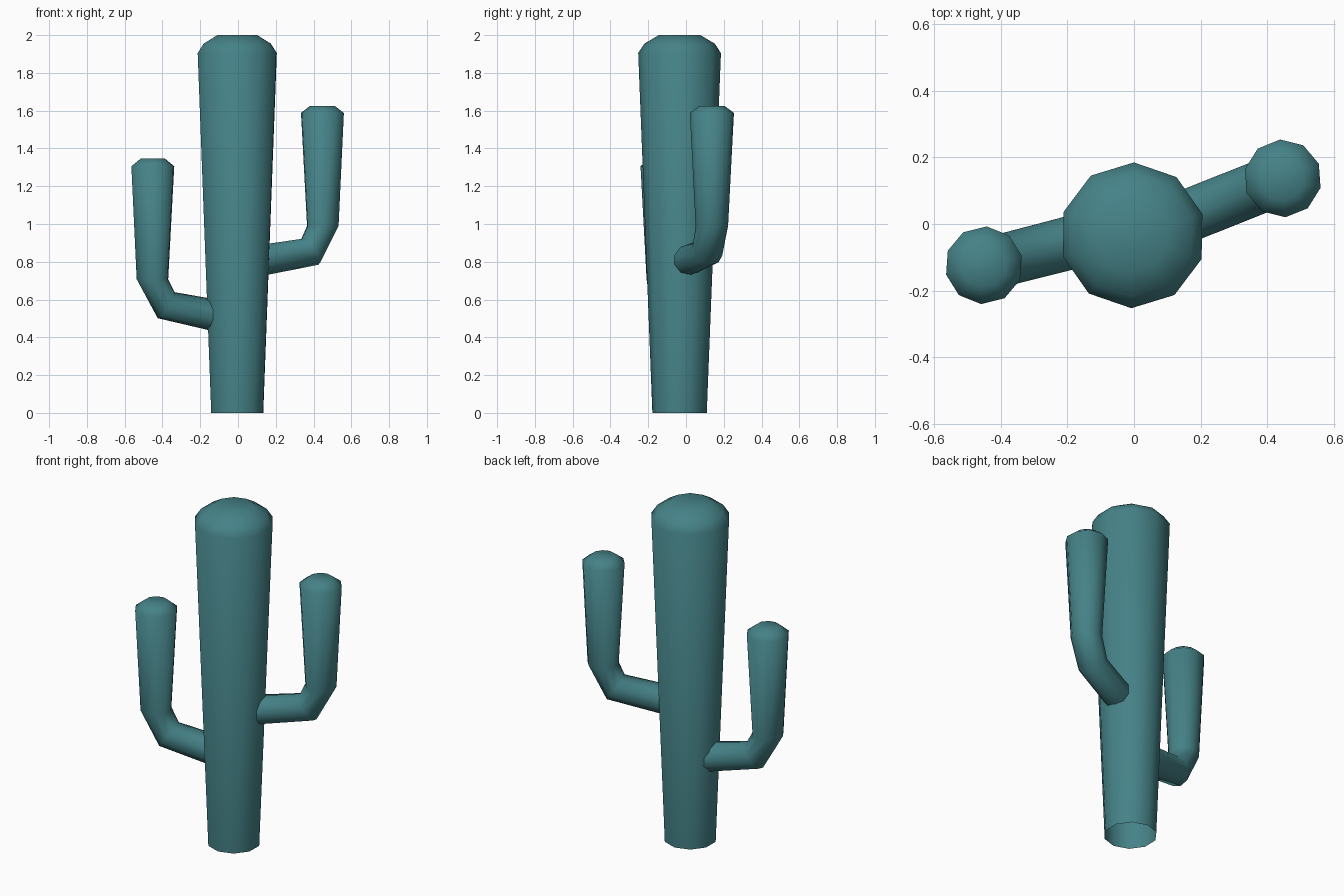
import bpy
from math import sin, cos, radians, pi
from mathutils import Vector

if "Cube" in bpy.data.objects:
    bpy.data.objects.remove(bpy.data.objects["Cube"])

SIDES = 10
green = bpy.data.materials.new("teal green")
green.diffuse_color = (0.06, 0.225, 0.245, 1)
green.use_nodes = True
green.node_tree.nodes["Principled BSDF"].inputs["Base Color"].default_value = green.diffuse_color


def loft(name, rings):
    """Skin 10-sided rings; open at the start, capped at the end."""
    verts = [v for r in rings for v in r]
    faces = []
    for k in range(len(rings) - 1):
        a, b = k * SIDES, (k + 1) * SIDES
        for i in range(SIDES):
            j = (i + 1) % SIDES
            faces.append((a + i, a + j, b + j, b + i))
    last = (len(rings) - 1) * SIDES
    faces.append(tuple(range(last, last + SIDES)))
    me = bpy.data.meshes.new(name)
    me.from_pydata(verts, [], faces)
    me.materials.append(green)
    for p in me.polygons:
        p.use_smooth = True
    ob = bpy.data.objects.new(name, me)
    bpy.context.collection.objects.link(ob)
    return ob


def ring(centre, radius, heading, tilt, phase=0):
    """Circle whose axis points along the heading, raised by tilt degrees."""
    h, t = radians(heading), radians(tilt)
    out = Vector((cos(h), sin(h), 0))
    u = out * sin(t) - Vector((0, 0, cos(t)))
    v = Vector((-sin(h), cos(h), 0))
    angles = [2 * pi * i / SIDES + radians(phase) for i in range(SIDES)]
    return [Vector(centre) + radius * (u * cos(a) + v * sin(a)) for a in angles]


# trunk: tapered column with a domed, flattened top
trunk_profile = [(0.144, 0), (0.219, 1.905), (0.186, 1.955), (0.11, 2.0)]
loft("trunk", [ring((-0.004, -0.034, z), r, 0, 90, 17) for r, z in trunk_profile])


# arms: path of (centre, radius, tilt), bending from sideways to upright
def arm(name, heading, path):
    loft(name, [ring(c, r, heading, t) for c, r, t in path])


arm("right_arm", 22, [
    ((0.08, -0.008, 0.80), 0.083, 10),
    ((0.383, 0.113, 0.853), 0.083, 34),
    ((0.449, 0.137, 0.99), 0.086, 90),
    ((0.447, 0.137, 1.588), 0.117, 90),
    ((0.447, 0.137, 1.626), 0.066, 90)])

arm("left_arm", 194, [
    ((-0.08, -0.028, 0.508), 0.085, 12),
    ((-0.38, -0.105, 0.57), 0.083, 34),
    ((-0.453, -0.123, 0.708), 0.086, 90),
    ((-0.451, -0.124, 1.306), 0.117, 90),
    ((-0.451, -0.124, 1.346), 0.066, 90)])
